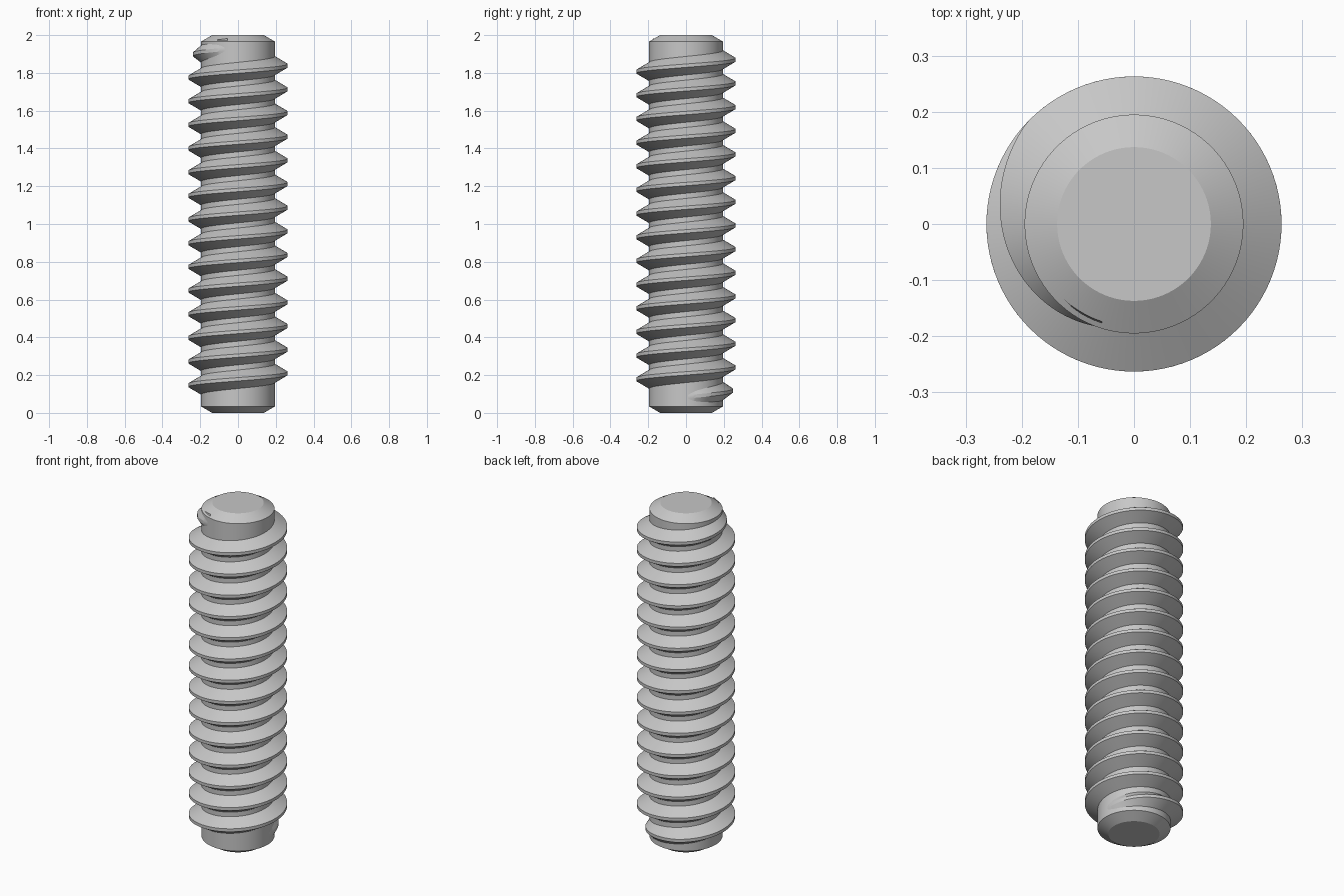
import bpy
import bmesh
from math import cos, sin, pi, radians

cube = bpy.data.objects.get("Cube")
if cube:
    bpy.data.objects.remove(cube, do_unlink=True)

SEGMENTS = 96         # steps around one full turn
HEIGHT = 2.0
ROOT, CREST = 0.195, 0.263
TIP, BEVEL = 0.137, 0.034
PITCH = 0.1253
START_Z = 0.084       # height of the thread centre where it begins
TURNS = 14.7
FADE = 0.32           # turns over which the thread rises from the shaft
BASE_HALF, CREST_HALF = 0.049, 0.009

steel = bpy.data.materials.new("plain_grey_steel")
steel.use_nodes = True
colour = (0.57, 0.57, 0.57, 1)
steel.diffuse_color = colour
steel.node_tree.nodes["Principled BSDF"].inputs["Base Color"].default_value = colour


def loft(name, rings):
    """Join closed rings of points into a capped, smooth-shaded solid."""
    bm = bmesh.new()
    loops = [[bm.verts.new(p) for p in ring] for ring in rings]
    for a, b in zip(loops, loops[1:]):
        n = len(a)
        for i in range(n):
            j = (i + 1) % n
            bm.faces.new((a[i], a[j], b[j], b[i]))
    bm.faces.new(loops[0])
    bm.faces.new(loops[-1])
    bmesh.ops.recalc_face_normals(bm, faces=bm.faces)
    mesh = bpy.data.meshes.new(name)
    bm.to_mesh(mesh)
    bm.free()
    mesh.materials.append(steel)
    obj = bpy.data.objects.new(name, mesh)
    bpy.context.collection.objects.link(obj)
    bpy.ops.object.select_all(action="DESELECT")
    obj.select_set(True)
    bpy.context.view_layer.objects.active = obj
    bpy.ops.object.shade_smooth_by_angle(angle=radians(20))
    return obj


def polar(r, angle, z):
    return (r * cos(angle), r * sin(angle), z)


# Shaft with a bevelled end at top and bottom
profile = [(TIP, 0), (ROOT, BEVEL), (ROOT, HEIGHT - BEVEL), (TIP, HEIGHT)]
loft("shaft", [[polar(r, 2 * pi * i / SEGMENTS, z) for i in range(SEGMENTS)]
               for r, z in profile])

# Right-handed thread, fading into the shaft at both ends
sunk = ROOT - 0.012
sunk_half = BASE_HALF + 0.007
steps = round(TURNS * SEGMENTS)
rings = []
for s in range(steps + 1):
    turn = TURNS * s / steps
    fade = min(1, turn / FADE, (TURNS - turn) / FADE)
    crest = ROOT - 0.002 + (CREST - ROOT + 0.002) * fade
    z = START_Z + PITCH * turn
    angle = 2 * pi * turn
    rings.append([polar(sunk, angle, z - sunk_half),
                  polar(crest, angle, z - CREST_HALF),
                  polar(crest, angle, z + CREST_HALF),
                  polar(sunk, angle, z + sunk_half)])
loft("screw_thread", rings)
